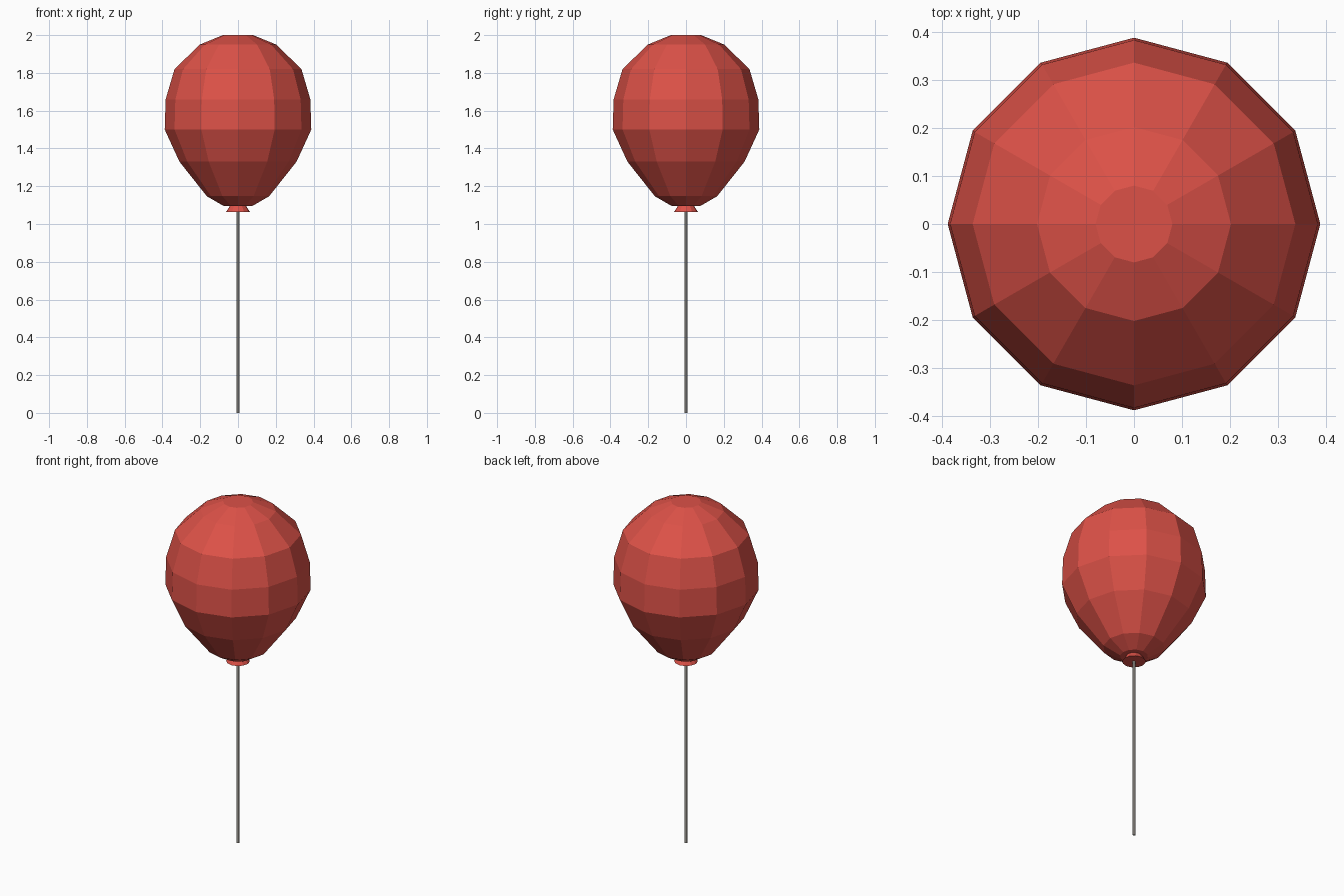
import bpy
import bmesh
from math import cos, sin, tau

cube = bpy.data.objects.get("Cube")
if cube:
    bpy.data.objects.remove(cube, do_unlink=True)


def material(name, rgb):
    mat = bpy.data.materials.new(name)
    mat.use_nodes = True
    color = (*rgb, 1)
    mat.diffuse_color = color
    mat.node_tree.nodes["Principled BSDF"].inputs["Base Color"].default_value = color
    return mat


def turned(name, profile, sides, mat):
    """Flat-shaded solid of revolution from (radius, height) rings, bottom to top."""
    bm = bmesh.new()
    rings = [[bm.verts.new((r * cos(tau * i / sides), r * sin(tau * i / sides), z))
              for i in range(sides)] for r, z in profile]
    for low, high in zip(rings, rings[1:]):
        for i in range(sides):
            j = (i + 1) % sides
            bm.faces.new((low[i], low[j], high[j], high[i]))
    bm.faces.new(rings[0][::-1])
    bm.faces.new(rings[-1])
    mesh = bpy.data.meshes.new(name)
    bm.to_mesh(mesh)
    bm.free()
    mesh.materials.append(mat)
    obj = bpy.data.objects.new(name, mesh)
    bpy.context.collection.objects.link(obj)
    return obj


red = material("balloon_red", (0.72, 0.083, 0.064))
grey = material("string_grey", (0.58, 0.55, 0.50))

# Faceted balloon body, widest just above its middle
turned("balloon", [(0.075, 1.095), (0.165, 1.147), (0.31, 1.33), (0.388, 1.5),
                   (0.383, 1.66), (0.336, 1.82), (0.202, 1.95), (0.08, 2.0)], 12, red)

# Flared knot under the balloon
turned("knot", [(0.063, 1.064), (0.04, 1.1)], 12, red)

# Thin straight string
turned("string", [(0.008, 0), (0.008, 1.07)], 8, grey)
